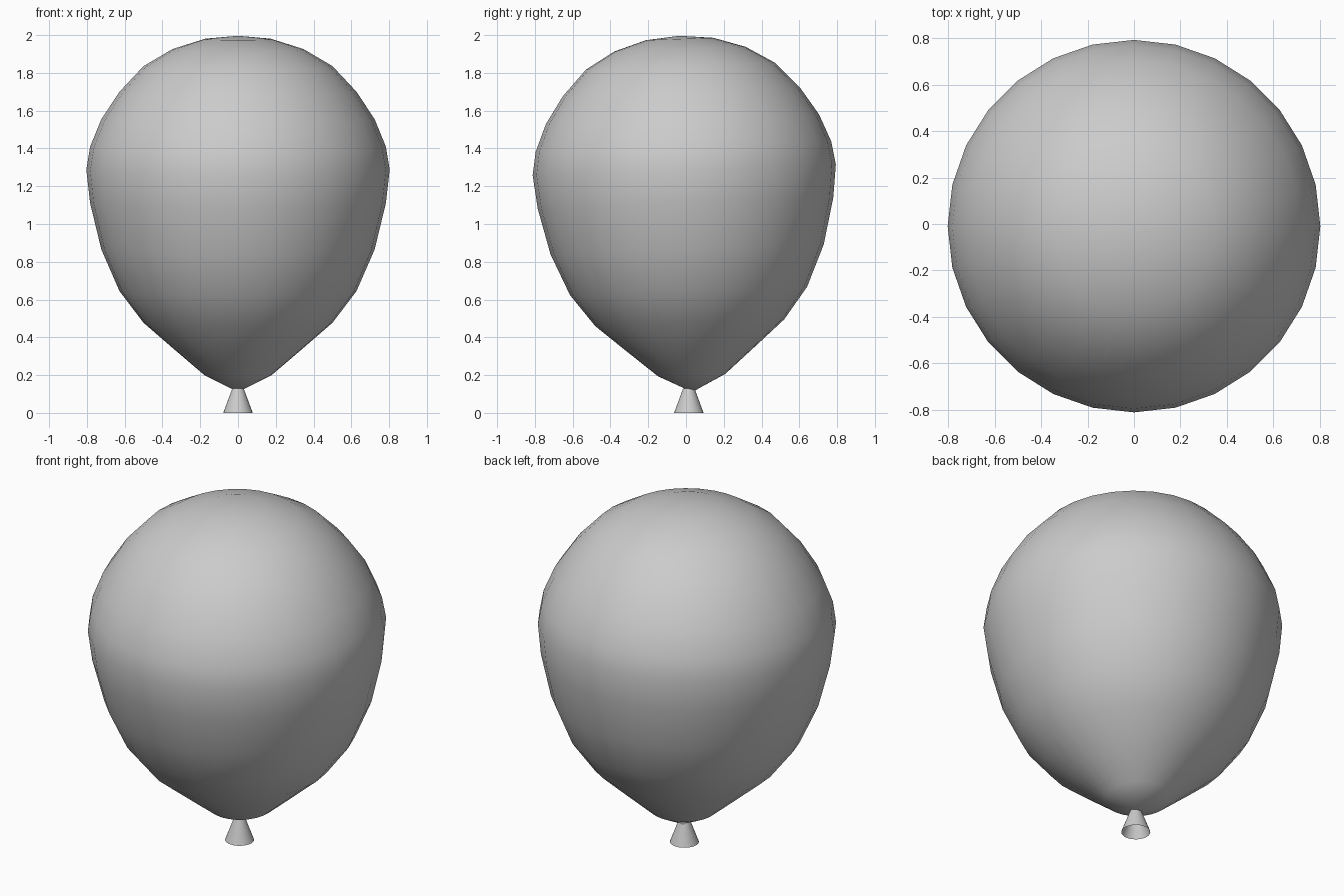
import bpy, bmesh
from math import pi, sin, cos
from mathutils import Matrix, Vector

if "Cube" in bpy.data.objects:
    bpy.data.objects.remove(bpy.data.objects["Cube"])


def lathe(name, profile, sides, angle):
    """Revolve (radius, z) points about z; zero radius becomes a pole."""
    bm = bmesh.new()
    rings = []
    for r, z in profile:
        count = 1 if r < 1e-5 else sides
        rings.append([bm.verts.new((r * cos(2 * pi * i / sides),
                                    r * sin(2 * pi * i / sides), z))
                      for i in range(count)])
    for a, b in zip(rings, rings[1:]):
        for i in range(sides):
            j = (i + 1) % sides
            quad = [a[i % len(a)], a[j % len(a)], b[j % len(b)], b[i % len(b)]]
            bm.faces.new(list(dict.fromkeys(quad)))
    mesh = bpy.data.meshes.new(name)
    bm.to_mesh(mesh)
    bm.free()
    ob = bpy.data.objects.new(name, mesh)
    bpy.context.collection.objects.link(ob)
    bpy.ops.object.select_all(action='DESELECT')
    ob.select_set(True)
    bpy.context.view_layer.objects.active = ob
    bpy.ops.object.shade_smooth_by_angle(angle=angle)
    return ob


# Balloon body: a 28-sided sphere with its lower rings stretched to a teardrop
heights = [0.11, 0.20, 0.345, 0.477, 0.645, 0.865, 1.11, 1.287,
           1.41, 1.555, 1.70, 1.836, 1.926, 1.98, 1.997]
profile = [(0.803 * sin(pi * i / 14), z) for i, z in enumerate(heights)]
body = lathe("balloon_body", profile, 28, pi)

# Slight backward lean of the body
pivot = Vector((0, 0, 1.03))
body.data.transform(Matrix.Translation(pivot) @ Matrix.Rotation(0.036, 4, 'X')
                    @ Matrix.Translation(-pivot))

# Knot: hollow cone flaring downwards, open at the bottom
knot = lathe("balloon_knot", [(0.078, 0.0), (0.030, 0.13)], 28, pi)
knot.location.y = 0.015
